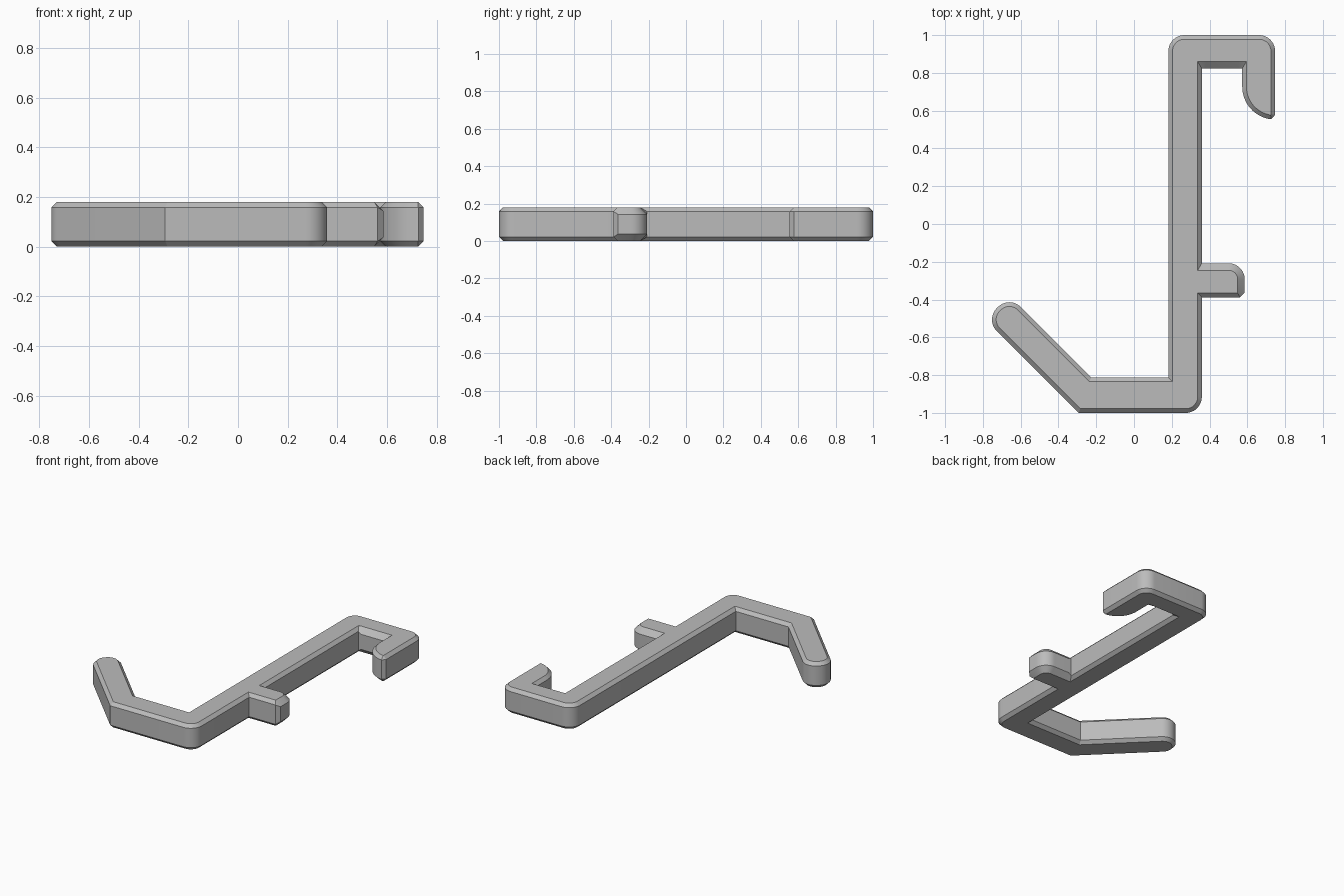
import bpy, bmesh, math
from mathutils import Vector

if "Cube" in bpy.data.objects:
    bpy.data.objects.remove(bpy.data.objects["Cube"])

HEIGHT = 0.18
THIN, WIDE = 0.022, 0.037   # chamfer sizes


def corner(x, y, radius=0, width=THIN, depth=THIN, steps=12):
    return Vector((x, y)), radius, width, depth, steps


def round_corners(corners):
    """Expand corners into (point, chamfer width of next edge, chamfer depth)."""
    out = []
    for i, (p, r, width, depth, steps) in enumerate(corners):
        if not r:
            out.append((p, width, depth))
            continue
        a = (corners[i - 1][0] - p).normalized()
        b = (corners[(i + 1) % len(corners)][0] - p).normalized()
        half = a.angle(b) / 2
        centre = p + (a + b).normalized() * r / math.sin(half)
        start = p + a * r / math.tan(half) - centre
        sweep = math.pi - 2 * half
        for k in range(steps + 1):
            t = sweep * k / steps
            c, s = math.cos(t), math.sin(t)
            spoke = Vector((start.x * c - start.y * s, start.x * s + start.y * c))
            out.append((centre + spoke, width, depth))
    return out


def inset(points):
    """Mitred inset of a counter-clockwise outline, one width per edge."""
    n = len(points)
    normals = []
    for i in range(n):
        d = (points[(i + 1) % n][0] - points[i][0]).normalized()
        normals.append(Vector((-d.y, d.x)))
    result = []
    for i in range(n):
        n1, n2 = normals[i - 1], normals[i]
        w1, w2 = points[i - 1][1], points[i][1]
        det = n1.x * n2.y - n1.y * n2.x
        if abs(det) < 1e-4:
            move = n2 * w2
        else:
            move = Vector((w1 * n2.y - w2 * n1.y, n1.x * w2 - n2.x * w1)) / det
        result.append(points[i][0] + move)
    return result


def chamfered_prism(name, points, material):
    bm = bmesh.new()
    inner = inset(points)
    outer = [p for p, _, _ in points]
    depths = [d for _, _, d in points]
    layers = [
        (inner, [0] * len(points)),
        (outer, depths),
        (outer, [HEIGHT - d for d in depths]),
        (inner, [HEIGHT] * len(points)),
    ]
    rings = [[bm.verts.new((p.x, p.y, z)) for p, z in zip(ps, zs)] for ps, zs in layers]
    for low, high in zip(rings, rings[1:]):
        for i in range(len(low)):
            j = (i + 1) % len(low)
            bm.faces.new((low[i], low[j], high[j], high[i]))
    bm.faces.new(rings[0][::-1])
    bm.faces.new(rings[-1])
    mesh = bpy.data.meshes.new(name)
    bm.to_mesh(mesh)
    bm.free()
    mesh.materials.append(material)
    obj = bpy.data.objects.new(name, mesh)
    bpy.context.collection.objects.link(obj)
    bpy.ops.object.select_all(action='DESELECT')
    obj.select_set(True)
    bpy.context.view_layer.objects.active = obj
    bpy.ops.object.shade_smooth_by_angle(angle=math.radians(25))
    return obj


grey = bpy.data.materials.new("light_grey")
grey.use_nodes = True
colour = (0.5, 0.5, 0.5, 1)
grey.diffuse_color = colour
grey.node_tree.nodes["Principled BSDF"].inputs["Base Color"].default_value = colour

R = 0.085
# lower bar and long bar
outline = [corner(-0.293, -1), corner(0.359, -1, R), corner(0.359, -0.388)]
# side peg
outline += [
    corner(0.562, -0.388, 0, 0.025),
    corner(0.586, -0.364, 0, WIDE, WIDE),
    corner(0.586, -0.208, R, WIDE, WIDE),
    corner(0.38, -0.208, 0, WIDE, WIDE),
    corner(0.359, -0.208),
]
# inside of the upper hook
outline += [
    corner(0.359, 0.823, 0, WIDE),
    corner(0.38, 0.823, 0, WIDE, WIDE),
    corner(0.552, 0.823, 0, WIDE, WIDE),
    corner(0.573, 0.823),
]
# curved hook tip
STEPS = 14
for k in range(STEPS + 1):
    t = math.radians(180 + 83 * k / STEPS)
    outline.append(corner(0.747 + 0.174 * math.cos(t), 0.727 + 0.174 * math.sin(t),
                          0, 0.017 if k == STEPS else THIN))
# outside of the upper hook and back of the long bar
outline += [corner(0.747, 0.578), corner(0.747, 1, R), corner(0.182, 1, R),
            corner(0.182, -0.812)]
# slanted arm with a rounded end
outline += [corner(-0.227, -0.812), corner(-0.66, -0.379, R), corner(-0.787, -0.506, R)]

chamfered_prism("hook_body", round_corners(outline), grey)
